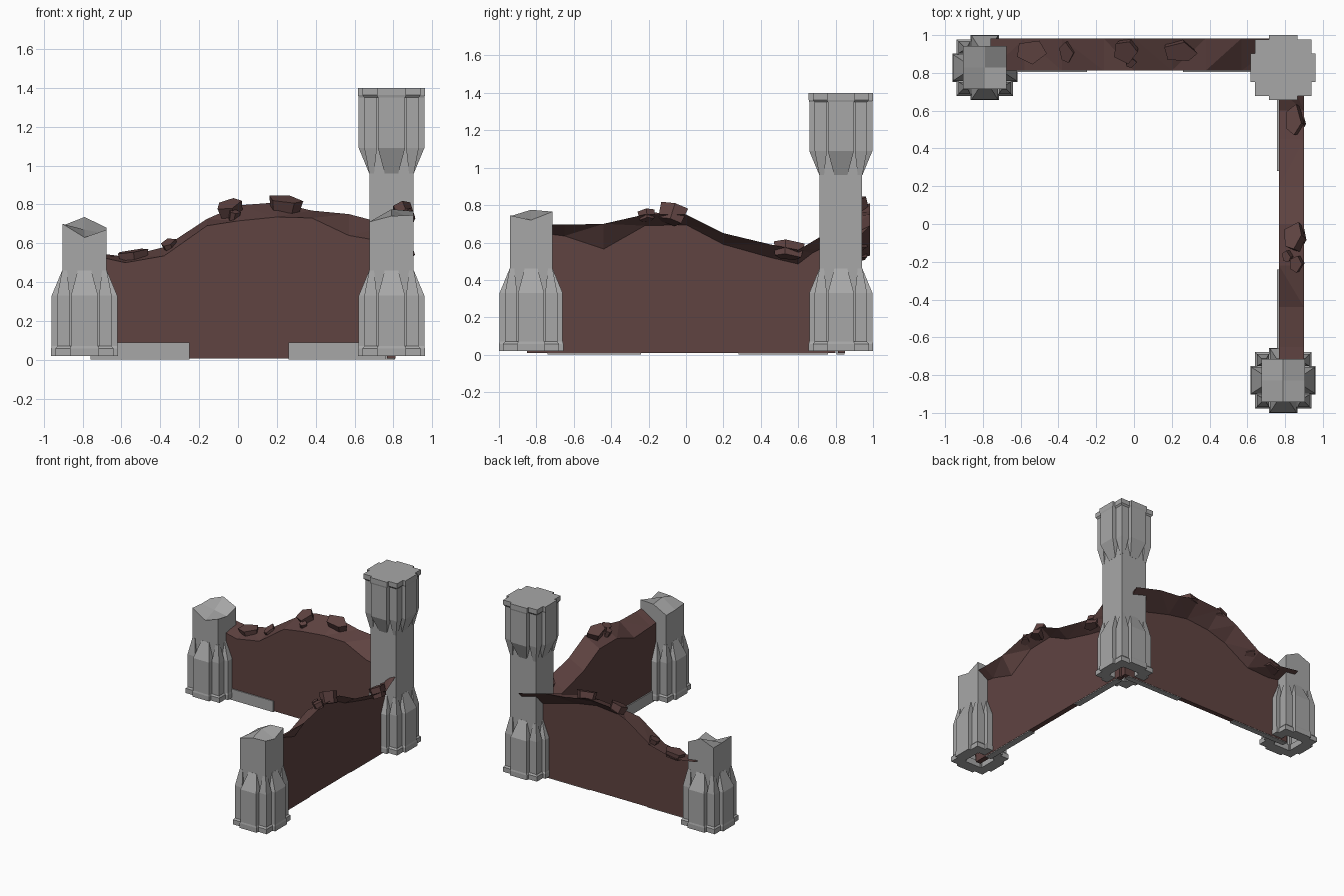
import bpy, bmesh, math, random

if "Cube" in bpy.data.objects:
    bpy.data.objects.remove(bpy.data.objects["Cube"])
random.seed(4)

def mat(name, col):
    m = bpy.data.materials.new(name)
    m.diffuse_color = (*col, 1)
    m.use_nodes = True
    m.node_tree.nodes["Principled BSDF"].inputs["Base Color"].default_value = m.diffuse_color
    return m

STONE = mat("grey stone", (0.39, 0.39, 0.39))
EARTH = mat("brown earth", (0.115, 0.056, 0.053))

def finish(bm, name, material, loc=(0, 0, 0)):
    bmesh.ops.recalc_face_normals(bm, faces=bm.faces)
    me = bpy.data.meshes.new(name)
    bm.to_mesh(me)
    bm.free()
    me.materials.append(material)
    ob = bpy.data.objects.new(name, me)
    ob.location = loc
    bpy.context.collection.objects.link(ob)
    return ob

def loft(bm, rings):
    """Closed solid through rings of equal point count."""
    vs = [[bm.verts.new(p) for p in r] for r in rings]
    n = len(vs[0])
    for a, b in zip(vs, vs[1:]):
        for i in range(n):
            bm.faces.new((a[i], a[(i + 1) % n], b[(i + 1) % n], b[i]))
    bm.faces.new(vs[0])
    bm.faces.new(vs[-1])

def rect(x0, x1, y0, y1, z, turn):
    c, s = round(math.cos(turn)), round(math.sin(turn))
    return [(x * c - y * s, x * s + y * c, z) for x, y in
            ((x0, y0), (x1, y0), (x1, y1), (x0, y1))]

S = 0.114  # half width of tower shaft

def buttresses(bm, flip):
    """Ring of pointed buttresses on a plinth; flipped for the crown."""
    h = (lambda z: 1.42 - z) if flip else (lambda z: z)
    for k in range(4):
        t = k * math.pi / 2
        # side buttress and its plinth
        loft(bm, [rect(.09, .169, -.07, .07, h(.06), t),
                  rect(.09, .169, -.07, .07, h(.33), t),
                  rect(.09, S + .001, -.035, .035, h(.46), t)])
        loft(bm, [rect(.08, .172, -.075, .075, h(.02), t),
                  rect(.08, .172, -.075, .075, h(.058), t),
                  rect(.08, .169, -.07, .07, h(.07), t)])
        # corner buttress and its plinth
        loft(bm, [rect(.075, .14, .075, .14, h(.06), t),
                  rect(.075, .14, .075, .14, h(.33), t),
                  rect(.09, S + .001, .09, S + .001, h(.46), t)])
        loft(bm, [rect(.07, .15, .07, .15, h(.02), t),
                  rect(.07, .15, .07, .15, h(.058), t),
                  rect(.07, .14, .07, .14, h(.07), t)])

def tower(name, x, y, tops):
    """Square shaft; tops = 3x3 broken top heights, or None for a crown."""
    bm = bmesh.new()
    buttresses(bm, False)
    if tops is None:
        buttresses(bm, True)
        tops = [[1.4] * 3] * 3
    grid = bmesh.ops.create_grid(bm, x_segments=2, y_segments=2, size=S)
    top = grid["verts"]
    faces = {f for v in top for f in v.link_faces}
    for v in top:
        v.co.z = tops[round(v.co.y / S) + 1][round(v.co.x / S) + 1]
    rim = [e for e in {e for f in faces for e in f.edges} if e.is_boundary]
    ext = bmesh.ops.extrude_edge_only(bm, edges=rim)
    for v in ext["geom"]:
        if isinstance(v, bmesh.types.BMVert):
            v.co.z = .02
    return finish(bm, name, STONE, (x, y, 0))

# towers: one tall with a crown, two broken
TX, TY = .79, .828
tower("tall_tower", TX, TY, None)
tower("left_broken_tower", -TX, TY,
      [[.70, .63, .67], [.69, .67, .65], [.69, .735, .68]])
tower("front_broken_tower", TX, -TY,
      [[.71, .74, .745], [.70, .775, .72], [.70, .76, .765]])

along_x = lambda t, d, z: (t, d, z)
along_y = lambda t, d, z: (d, t, z)

def wall(name, stations, inner, outer, lip, place):
    """Thin wall whose ragged top leans out to an overhanging lip.
    Station = position, inner top, lip and outer fold heights."""
    bm = bmesh.new()
    loft(bm, [[place(t, inner, .008), place(t, inner, a), place(t, lip, b),
               place(t, outer, c), place(t, outer, .008)]
              for t, a, b, c in stations])
    bmesh.ops.triangulate(bm, faces=[f for f in bm.faces if len(f.verts) == 4])
    return finish(bm, name, EARTH)

wall("back_wall", [
    (-.76, .54, .555, .52), (-.58, .50, .53, .49), (-.38, .535, .58, .50),
    (-.16, .69, .725, .63), (0, .715, .795, .68), (.2, .735, .81, .70),
    (.38, .73, .768, .67), (.57, .64, .75, .62), (.80, .60, .69, .55)],
    .812, .85, .983, along_x)
wall("right_wall", [
    (-.85, .63, .70, .66), (-.65, .61, .695, .635), (-.44, .60, .70, .565),
    (-.22, .68, .75, .69), (0, .68, .75, .695), (.2, .58, .65, .59),
    (.45, .51, .59, .52), (.6, .48, .56, .485), (.80, .58, .68, .64)],
    .768, .81, .90, along_y)

# stone footings, proud of the inner wall faces only
def footing(name, t0, t1, d0, d1, place):
    bm = bmesh.new()
    loft(bm, [[place(t, d, z) for t, d in
               ((t0, d0), (t1, d0), (t1, d1), (t0, d1))] for z in (.002, .09)])
    finish(bm, name, STONE)

for i, (a, b) in enumerate(((-.76, -.25), (.26, .76))):
    footing(f"back_footing_{i}", a, b, .804, .848, along_x)
for i, (a, b) in enumerate(((-.74, -.24), (.28, .76))):
    footing(f"right_footing_{i}", a, b, .758, .808, along_y)

# rubble lying on the walls: location, size, tilt about y and x
def rock(name, loc, size, tilt):
    bm = bmesh.new()
    angs = [i * math.tau / 5 + random.uniform(-.3, .3) for i in range(5)]
    loft(bm, [[(math.cos(a) * r * size[0] / 2, math.sin(a) * r * size[1] / 2,
                z * size[2]) for a in angs]
              for r, z in ((.9, -.5), (1.05, .5))])
    ob = finish(bm, name, EARTH, loc)
    ob.rotation_euler = (tilt[1], tilt[0], 0)

ROCKS = [
    ((-.54, .915, .535), (.16, .13, .05), (-.15, .1)),
    ((-.35, .915, .585), (.08, .11, .05), (-.4, .3)),
    ((-.04, .92, .775), (.13, .13, .06), (-.25, .4)),
    ((-.02, .86, .74), (.06, .05, .05), (.2, .4)),
    ((.24, .92, .80), (.18, .11, .06), (.1, .35)),
    ((.86, .55, .56), (.09, .16, .08), (-.4, -.1)),
    ((.855, -.07, .75), (.10, .16, .09), (-.4, -.3)),
    ((.815, -.17, .73), (.05, .06, .05), (-.4, .1)),
    ((.865, -.21, .745), (.07, .09, .05), (-.4, .1)),
]
for i, r in enumerate(ROCKS):
    rock(f"rubble_{i}", *r)
